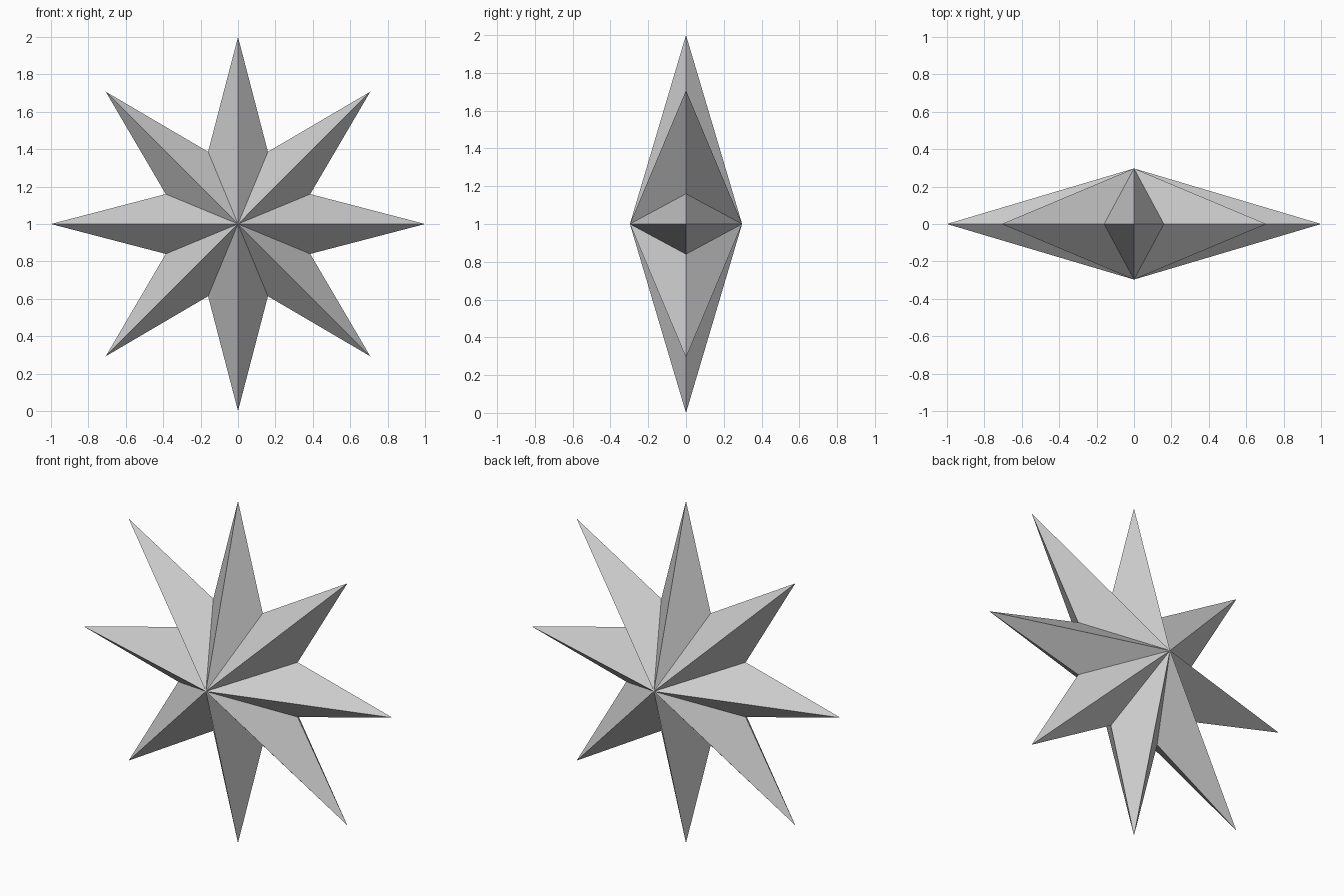
import bpy, bmesh, math

if "Cube" in bpy.data.objects:
    bpy.data.objects.remove(bpy.data.objects["Cube"])

POINTS = 8
OUTER, INNER = 1.0, 0.418   # tip and valley radii
HALF_DEPTH = 0.297          # distance of front and back peaks from the rim
CENTRE_Z = 1.0

bm = bmesh.new()

# star outline in the xz plane, alternating tips and valleys
rim = []
for i in range(POINTS * 2):
    a = math.pi * i / POINTS
    r = OUTER if i % 2 == 0 else INNER
    rim.append(bm.verts.new((r * math.sin(a), 0, CENTRE_Z + r * math.cos(a))))

# facets rising from the outline to the front and back peaks
for y in (-HALF_DEPTH, HALF_DEPTH):
    peak = bm.verts.new((0, y, CENTRE_Z))
    for i, v in enumerate(rim):
        bm.faces.new((v, rim[(i + 1) % len(rim)], peak))

bmesh.ops.recalc_face_normals(bm, faces=bm.faces)
mesh = bpy.data.meshes.new("faceted_star")
bm.to_mesh(mesh)
bm.free()
star = bpy.data.objects.new("faceted_star", mesh)
bpy.context.collection.objects.link(star)
